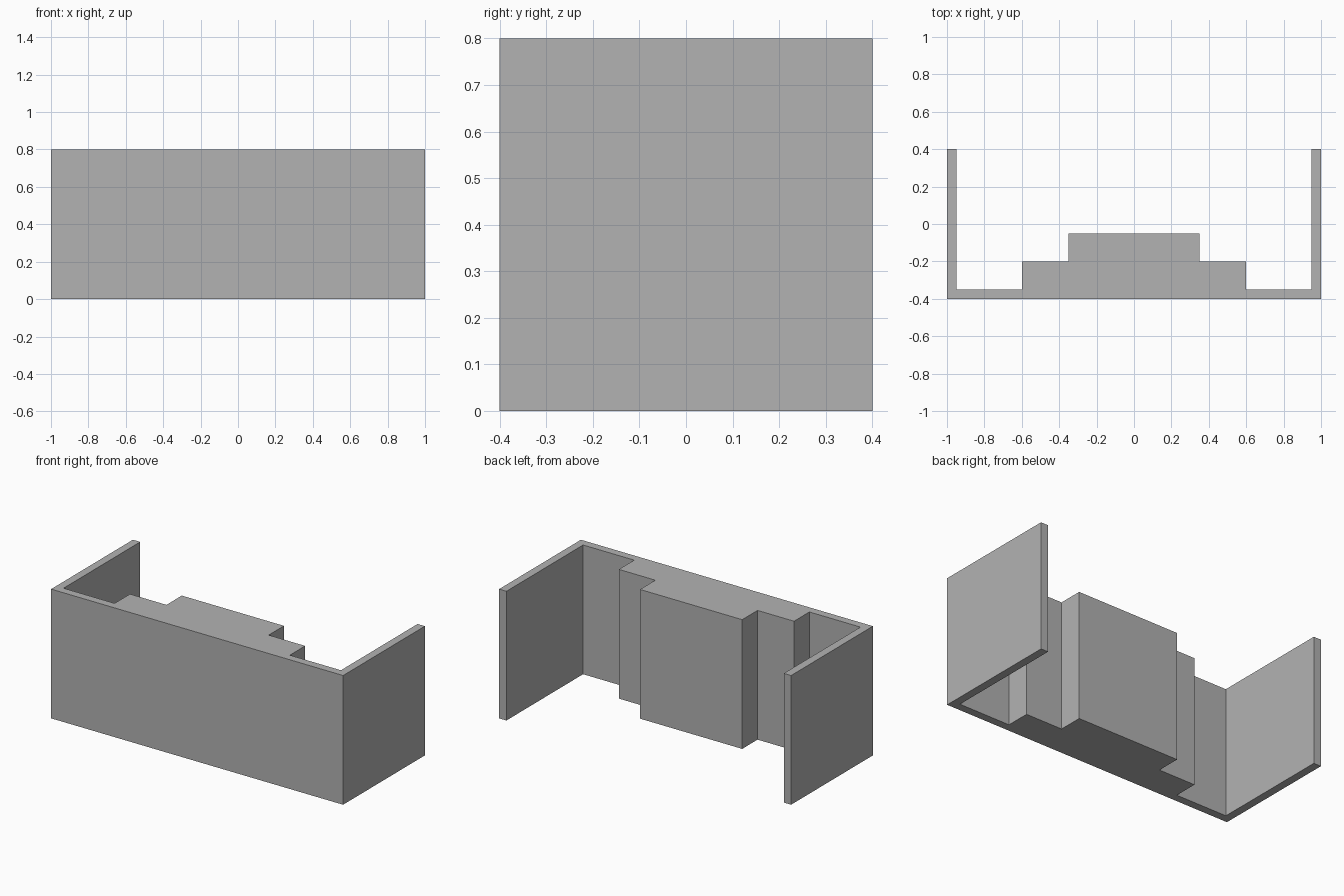
import bpy
import bmesh

HEIGHT = 0.8

cube = bpy.data.objects.get("Cube")
if cube:
    bpy.data.objects.remove(cube, do_unlink=True)

# Single grey finish
grey = bpy.data.materials.new("plain_grey")
grey.use_nodes = True
colour = (0.448, 0.448, 0.448, 1)
grey.diffuse_color = colour
grey.node_tree.nodes["Principled BSDF"].inputs["Base Color"].default_value = colour

# Half of the floor plan: front wall, side wall and stepped inner block
half_plan = [(1, -0.4), (1, 0.4), (0.95, 0.4), (0.95, -0.35), (0.6, -0.35),
             (0.6, -0.2), (0.35, -0.2), (0.35, -0.05)]
plan = half_plan + [(-x, y) for x, y in reversed(half_plan)]

# Extrude the mirrored plan upwards into one solid
bm = bmesh.new()
base = bm.faces.new([bm.verts.new((x, y, 0)) for x, y in plan])
top = bmesh.ops.extrude_face_region(bm, geom=[base], use_keep_orig=True)
top_verts = [v for v in top["geom"] if isinstance(v, bmesh.types.BMVert)]
bmesh.ops.translate(bm, verts=top_verts, vec=(0, 0, HEIGHT))
bmesh.ops.recalc_face_normals(bm, faces=bm.faces[:])

mesh = bpy.data.meshes.new("stepped_wall_enclosure")
bm.to_mesh(mesh)
bm.free()
mesh.materials.append(grey)
enclosure = bpy.data.objects.new("stepped_wall_enclosure", mesh)
bpy.context.collection.objects.link(enclosure)
